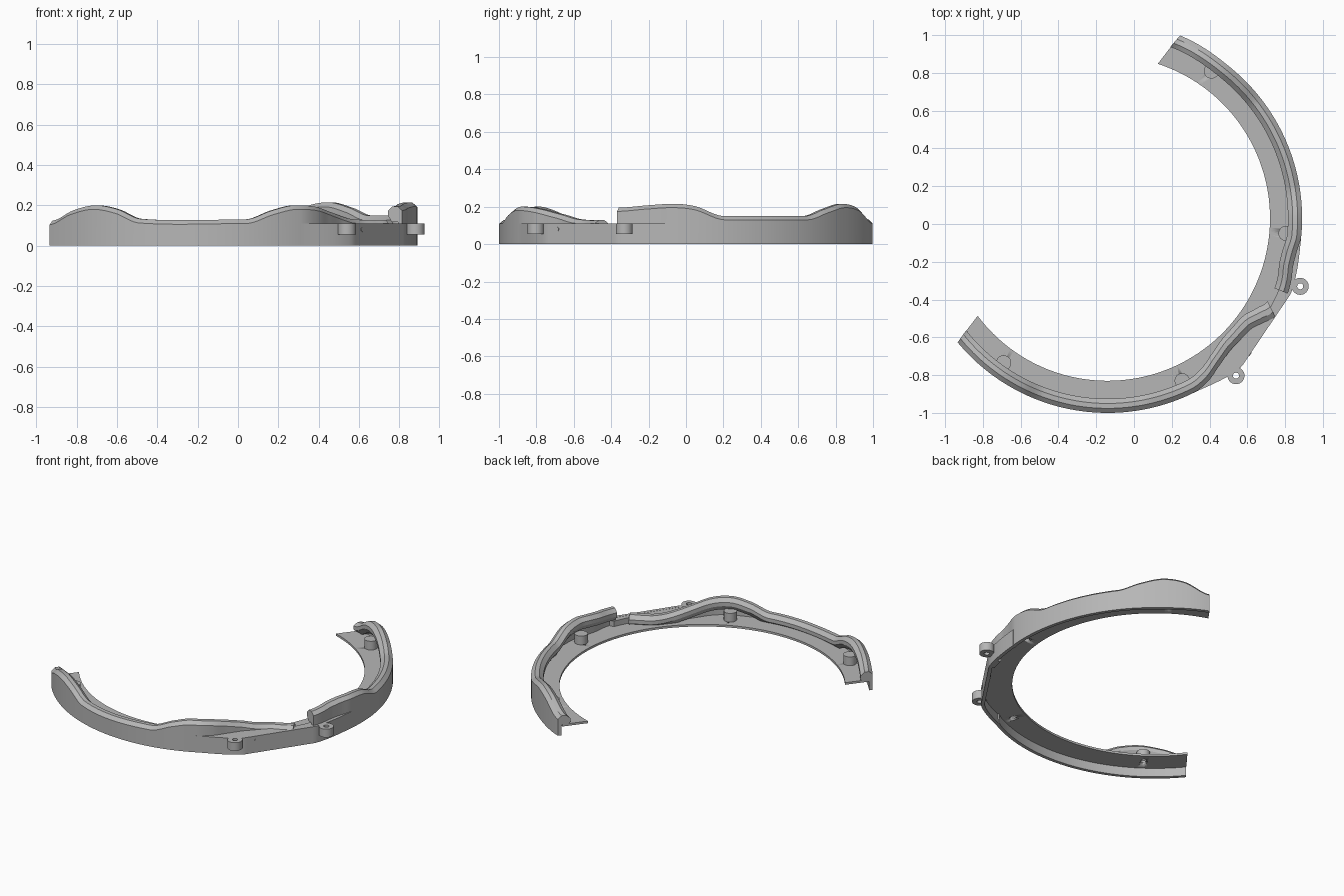
import bpy, bmesh, math
from mathutils import Vector

old = bpy.data.objects.get("Cube")
if old:
    bpy.data.objects.remove(old)

# Single flat grey
GREY = (0.47, 0.47, 0.47, 1)
mat = bpy.data.materials.new("plain grey")
mat.use_nodes = True
mat.diffuse_color = GREY
mat.node_tree.nodes["Principled BSDF"].inputs["Base Color"].default_value = GREY

CENTER = (-0.14, 0.03)
R_IN, R_OUT = 0.86, 1.03


def finish(name, bm):
    bmesh.ops.recalc_face_normals(bm, faces=bm.faces)
    me = bpy.data.meshes.new(name)
    bm.to_mesh(me)
    bm.free()
    me.materials.append(mat)
    ob = bpy.data.objects.new(name, me)
    bpy.context.collection.objects.link(ob)
    bpy.ops.object.select_all(action='DESELECT')
    ob.select_set(True)
    bpy.context.view_layer.objects.active = ob
    bpy.ops.object.shade_smooth_by_angle(angle=math.radians(25))
    return ob


def curve(keys, a):
    """Smooth value through (angle, value) keys."""
    if a <= keys[0][0]:
        return keys[0][1]
    if a >= keys[-1][0]:
        return keys[-1][1]

    def slope(i):
        p, q = keys[max(i - 1, 0)], keys[min(i + 1, len(keys) - 1)]
        m = keys[i][1]
        if (m - p[1]) * (q[1] - m) <= 0:
            return 0
        return (q[1] - p[1]) / (q[0] - p[0])

    i = max(k for k in range(len(keys)) if keys[k][0] <= a)
    (x0, y0), (x1, y1) = keys[i], keys[i + 1]
    w = x1 - x0
    t = (a - x0) / w
    s = t * t * (3 - 2 * t)
    return (y0 + (y1 - y0) * s + slope(i) * w * t * (1 - t) ** 2
            - slope(i + 1) * w * t * t * (1 - t))


def sweep(name, a0, a1, steps, section, slant0=0, slant1=0, center=CENTER):
    """Sweep a closed (radius, z) section round a centre, with skewed end cuts."""
    bm = bmesh.new()
    full = abs(a1 - a0 - 360) < 0.01
    rings = []
    for i in range(steps if full else steps + 1):
        t = i / steps
        a = a0 + (a1 - a0) * t
        skew = slant0 * max(0, 1 - 4 * t) + slant1 * max(0, 4 * t - 3)
        ring = []
        for r, z in section(a):
            th = math.radians(a + skew * (R_OUT - r) / (R_OUT - R_IN))
            ring.append(bm.verts.new((center[0] + r * math.cos(th),
                                      center[1] + r * math.sin(th), z)))
        rings.append(ring)
    n = len(rings[0])
    pairs = list(zip(rings, rings[1:])) + ([(rings[-1], rings[0])] if full else [])
    for p, q in pairs:
        for j in range(n):
            k = (j + 1) % n
            bm.faces.new((p[j], p[k], q[k], q[j]))
    if not full:
        bm.faces.new(rings[0])
        bm.faces.new(rings[-1])
    return finish(name, bm)


def box(r0, r1, z0, z1):
    return [(r0, z0), (r1, z0), (r1, z1), (r0, z1)]


def cylinders(name, points, radius, z0, z1):
    bm = bmesh.new()
    for x, y in points:
        geo = bmesh.ops.create_cone(bm, cap_ends=True, segments=32, radius1=radius,
                                    radius2=radius, depth=z1 - z0)
        bmesh.ops.translate(bm, verts=geo["verts"], vec=(x, y, (z0 + z1) / 2))
    return finish(name, bm)


# Rim section: thin outer wall carrying a chamfered bead
def rim_section(radius, height):
    def section(a):
        r, h = curve(radius, a), curve(height, a)
        base = 0 if r > 1.024 else 0.06
        low = max(h - 0.077, 0.066)
        return [(r, base), (r, h - 0.02), (r - 0.024, h), (r - 0.05, h),
                (r - 0.075, h - 0.022), (r - 0.075, h - 0.047),
                (r - 0.055, low), (r - 0.022, low), (r - 0.022, base)]
    return section


# Front rim with two humps, bending inward near its end
front_r = [(-141, 1.03), (-64, 1.03), (-58, 1.012), (-53, 0.978), (-47, 0.953),
           (-40, 0.958), (-35, 0.995), (-30, 1.03)]
front_h = [(-140.4, 0.125), (-132, 0.175), (-124, 0.2), (-117, 0.18), (-110, 0.133),
           (-80, 0.13), (-72, 0.175), (-65, 0.2), (-58, 0.193), (-50, 0.16),
           (-43, 0.132), (-30, 0.128)]
sweep("front_rim", -140.4, -30.5, 150, rim_section(front_r, front_h), -2.7, 7)

# Side rim, slightly taller
side_r = [(-22.7, 1.033), (-18.7, 1.027), (-14, 1.014), (-10, 1.017), (-5, 1.03),
          (50, 1.03), (68.6, 1.041)]
side_h = [(-22.7, 0.195), (-14, 0.207), (-6, 0.215), (1, 0.203), (10, 0.15),
          (37, 0.15), (45, 0.187), (53, 0.215), (60, 0.197), (68.6, 0.13)]
sweep("side_rim", -22.7, 68.6, 130, rim_section(side_r, side_h), 0, 3.4)

# Inner flange under the rims
flange = sweep("inner_flange", -140.4, 68.6, 160,
               lambda a: box(R_IN, 1.015, 0.058, 0.072), -2.7, 3.4)


# Outer skirt: arc, then a flat mounting plate between the two lugs
def skirt_radius(a):
    if -47.6 <= a <= -22.4:
        p, q = Vector((0.71, -0.785)), Vector((0.97, -0.40))
        d = q - p
        u = Vector((math.cos(math.radians(a)), math.sin(math.radians(a))))
        return p.cross(d) / u.cross(d)
    return curve([(-64, 1.03), (-47.6, 1.058), (-22.4, 1.049), (-6, 1.03)], a)


sweep("mounting_skirt", -64, -6, 70,
      lambda a: box(skirt_radius(a) - 0.022, skirt_radius(a), 0, 0.11))


def deck_section(a):
    inner = curve(front_r, a) if a < -30 else curve(side_r, a)
    return box(min(inner, 1.0 if -30 < a < -22 else inner) - 0.018,
               skirt_radius(a) - 0.005, 0.058, 0.109)


sweep("mounting_deck", -63, -7, 70, deck_section)

# Pierced lugs
for side, spot in (("front", (0.54, -0.803)), ("side", (0.88, -0.33))):
    sweep(side + "_lug", 0, 360, 32, lambda a: box(0.016, 0.045, 0.055, 0.11), center=spot)

# Screw posts with blind holes from below
spots = [(0.41, 0.81), (0.805, -0.05), (0.255, -0.83), (-0.69, -0.735)]
posts = cylinders("screw_posts", spots, 0.04, 0.06, 0.13)
holes = cylinders("hole_cutter", spots, 0.021, -0.05, 0.115)
holes.hide_render = True
holes.hide_viewport = True
for ob in (flange, posts):
    mod = ob.modifiers.new("screw_holes", 'BOOLEAN')
    mod.operation = 'DIFFERENCE'
    mod.object = holes
    mod.solver = 'EXACT'

# Small pin on the mounting plate
pin = cylinders("plate_pin", [(0, 0)], 0.011, -0.012, 0.003)
pin.location = (0.615, -0.688, 0.08)
pin.rotation_euler = Vector((0.385, -0.26, 0)).to_track_quat('Z', 'Y').to_euler()
